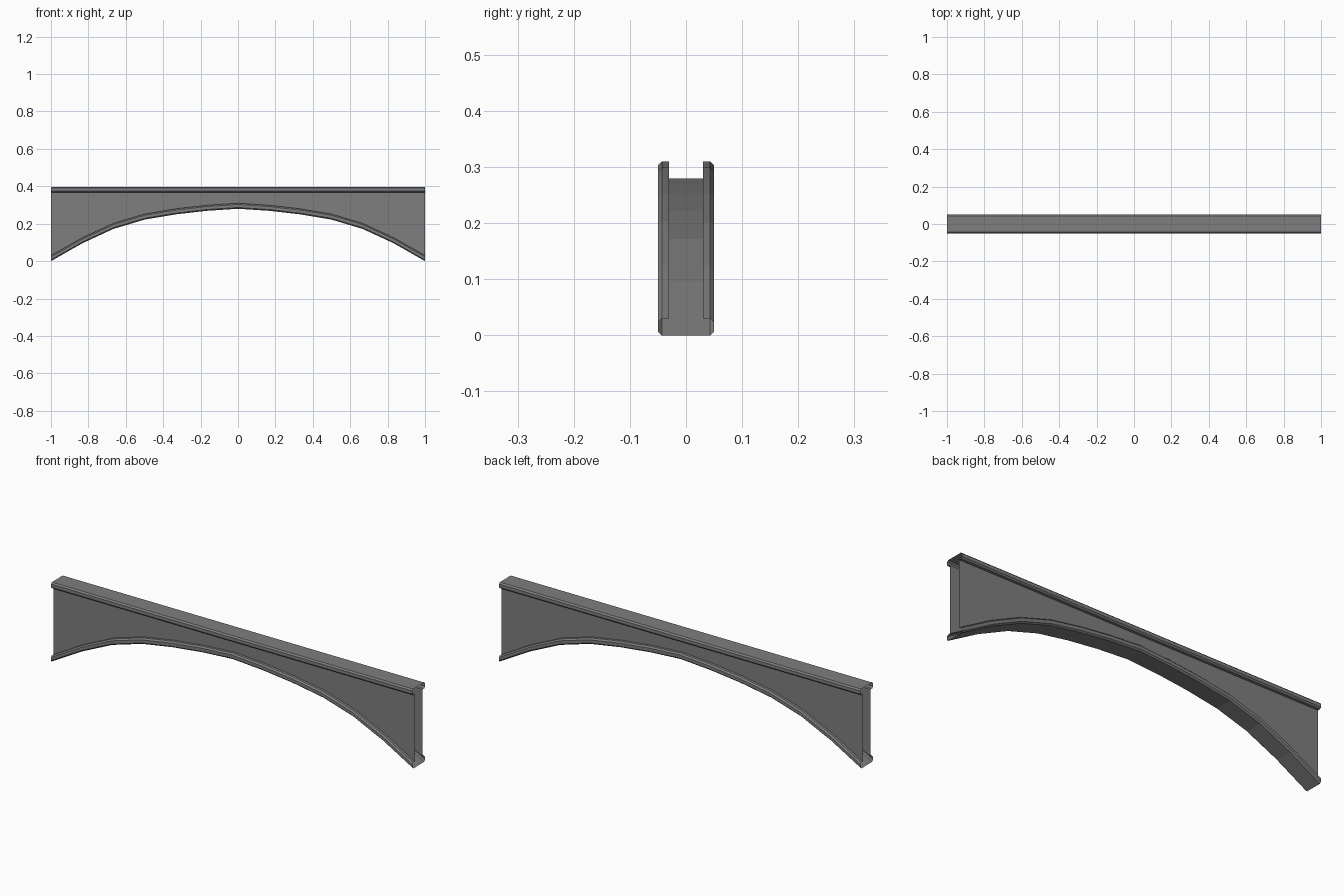
import bpy

default = bpy.data.objects.get("Cube")
if default:
    bpy.data.objects.remove(default, do_unlink=True)

metal = bpy.data.materials.new("grey metal")
metal.use_nodes = True
GREY = (0.21, 0.21, 0.21, 1)
metal.diffuse_color = GREY
metal.node_tree.nodes["Principled BSDF"].inputs["Base Color"].default_value = GREY

# Underside of the arch from the crown to one end, then mirrored
half_arch = [(0, .28), (.167, .269), (.333, .25), (.5, .222),
             (.667, .172), (.833, .095), (1, 0)]
arch = [(-x, z) for x, z in half_arch[:0:-1]] + half_arch
TOP, RIM, WALL_Y = 0.397, 0.03, 0.03


def sweep(name, sections):
    """Skin a row of open cross-sections into one sheet-metal part."""
    n = len(sections[0])
    verts = [v for s in sections for v in s]
    faces = [(i * n + j, i * n + j + 1, (i + 1) * n + j + 1, (i + 1) * n + j)
             for i in range(len(sections) - 1) for j in range(n - 1)]
    mesh = bpy.data.meshes.new(name)
    mesh.from_pydata(verts, [], faces)
    mesh.materials.append(metal)
    obj = bpy.data.objects.new(name, mesh)
    bpy.context.collection.objects.link(obj)
    return obj


# Bevelled flange profile (y, height above its flat face)
half_rim = [(WALL_Y, RIM), (.043, RIM), (.05, .023), (.05, .007), (.043, 0)]
rim = [(-y, h) for y, h in half_rim] + half_rim[::-1]

# Curved lower flange follows the arch
sweep("arch_flange", [[(x, y, z + h) for y, h in rim] for x, z in arch])

# Straight upper flange is the same profile turned over
sweep("top_flange", [[(x, y, TOP - h) for y, h in rim[::-1]] for x in (-1, 1)])

# Web plates between the two flanges, open at both ends
for name, side in (("front_web", -1), ("back_web", 1)):
    y = side * WALL_Y
    sweep(name, [[(x, y, z + RIM), (x, y, TOP - RIM)][::-side] for x, z in arch])
